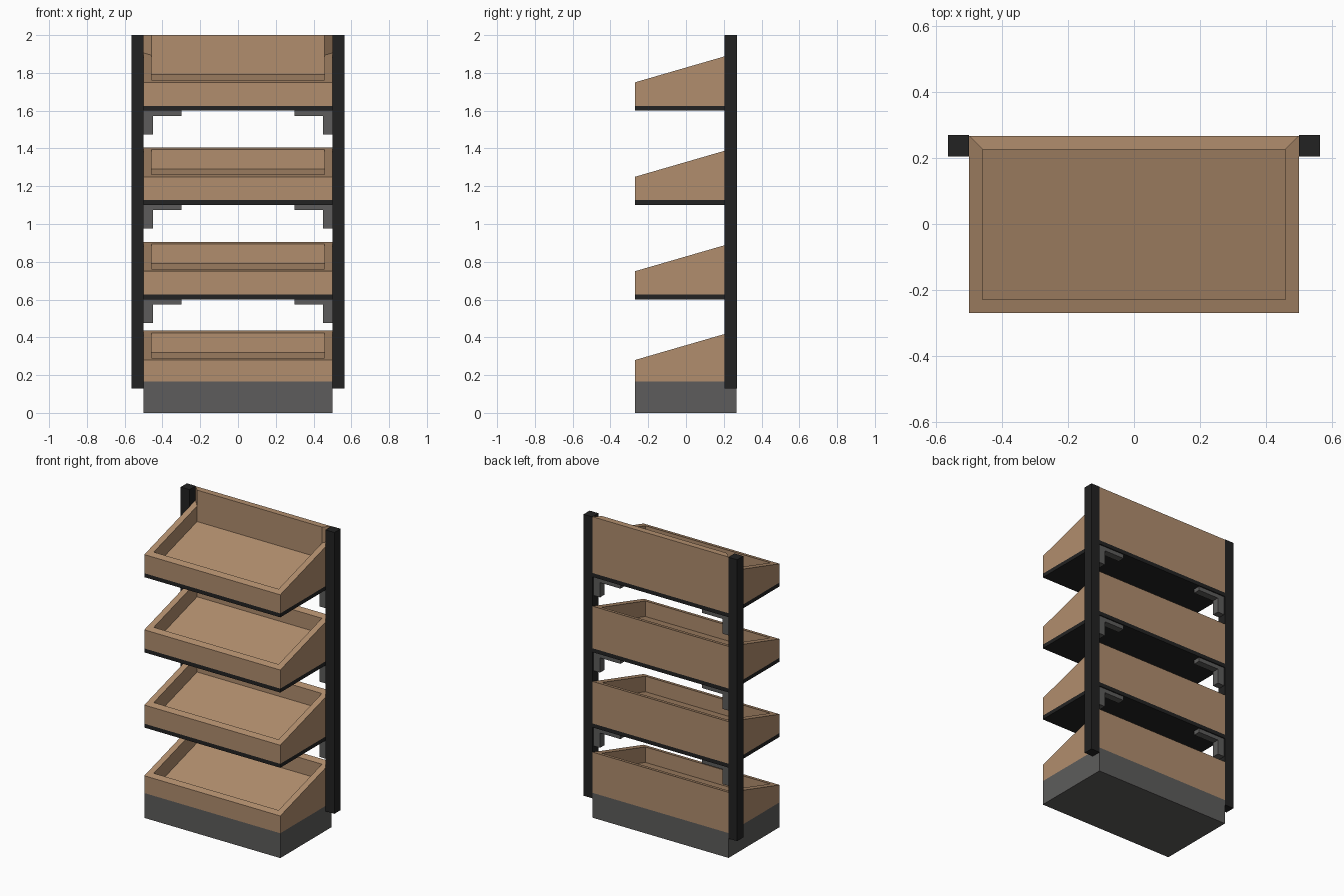
import bpy
import bmesh

cube = bpy.data.objects.get("Cube")
if cube:
    bpy.data.objects.remove(cube, do_unlink=True)


def material(name, r, g, b):
    m = bpy.data.materials.new(name)
    m.use_nodes = True
    m.diffuse_color = (r, g, b, 1)
    bsdf = m.node_tree.nodes["Principled BSDF"]
    bsdf.inputs["Base Color"].default_value = (r, g, b, 1)
    bsdf.inputs["Roughness"].default_value = 0.7
    return m


WOOD = material("warm wood", 0.44, 0.27, 0.155)
BLACK = material("black metal", 0.016, 0.016, 0.016)
GREY = material("grey metal", 0.11, 0.108, 0.106)

HALF_W, FRONT, BACK = 0.5, -0.27, 0.267
WALL, DEPTH, SLOPE = 0.041, 0.103, 0.29


def finish(name, bm, mat):
    bmesh.ops.recalc_face_normals(bm, faces=bm.faces)
    me = bpy.data.meshes.new(name)
    bm.to_mesh(me)
    bm.free()
    me.materials.append(mat)
    ob = bpy.data.objects.new(name, me)
    bpy.context.scene.collection.objects.link(ob)
    return ob


def box(name, x, y, z, mat):
    bm = bmesh.new()
    bmesh.ops.create_cube(bm, size=1)
    for v in bm.verts:
        v.co = [r[0] + (c + 0.5) * (r[1] - r[0]) for c, r in zip(v.co, (x, y, z))]
    return finish(name, bm, mat)


def tray(name, bottom, front_top, back_top=None):
    """Open tray with a sloping rim and floor; back_top raises the back wall."""
    bm = bmesh.new()

    def loop(inset, height):
        w, f, b = HALF_W - inset, FRONT + inset, BACK - inset
        return [bm.verts.new((x, y, height(y)))
                for x, y in ((-w, f), (w, f), (w, b), (-w, b))]

    def rim(y):
        return front_top + SLOPE * (y - FRONT)

    loops = [loop(0, lambda y: bottom), loop(0, rim),
             loop(WALL, rim), loop(WALL, lambda y: rim(y) - DEPTH)]
    bm.faces.new(loops[0])
    bm.faces.new(loops[-1])
    back_rim = None
    for n, (a, b) in enumerate(zip(loops, loops[1:])):
        for i in range(4):
            j = (i + 1) % 4
            face = bm.faces.new((a[i], a[j], b[j], b[i]))
            if n == 1 and i == 2:
                back_rim = face
    if back_top:
        # Raise the mitred back rim into a tall back panel
        result = bmesh.ops.extrude_face_region(bm, geom=[back_rim])
        for v in result["geom"]:
            if isinstance(v, bmesh.types.BMVert):
                v.co.z = back_top
        if back_rim.is_valid:
            bm.faces.remove(back_rim)
    return finish(name, bm, WOOD)


# Plinth and lowest tray
box("base_plinth", (-HALF_W, HALF_W), (FRONT, BACK), (0, 0.165), GREY)
tray("tray_1", 0.165, 0.28)

# Uprights
for side, s in (("left", 1), ("right", -1)):
    box(side + "_post", sorted((s * 0.5, s * 0.565)), (0.205, 0.27), (0.13, 2.0), BLACK)

# Shelves with trays and angle brackets
for n, z in enumerate((0.6, 1.1, 1.6), start=2):
    box(f"shelf_board_{n}", (-HALF_W, HALF_W), (FRONT, BACK), (z, z + 0.026), BLACK)
    tray(f"tray_{n}", z + 0.026, z + 0.15, 2.0 if n == 4 else None)
    for side, s in (("left", 1), ("right", -1)):
        box(f"{side}_bracket_arm_{n}", sorted((s * 0.3, s * 0.45)),
            (0.213, 0.26), (z - 0.027, z), GREY)
        box(f"{side}_bracket_leg_{n}", sorted((s * 0.45, s * 0.5)),
            (0.213, 0.26), (z - 0.125, z), GREY)
